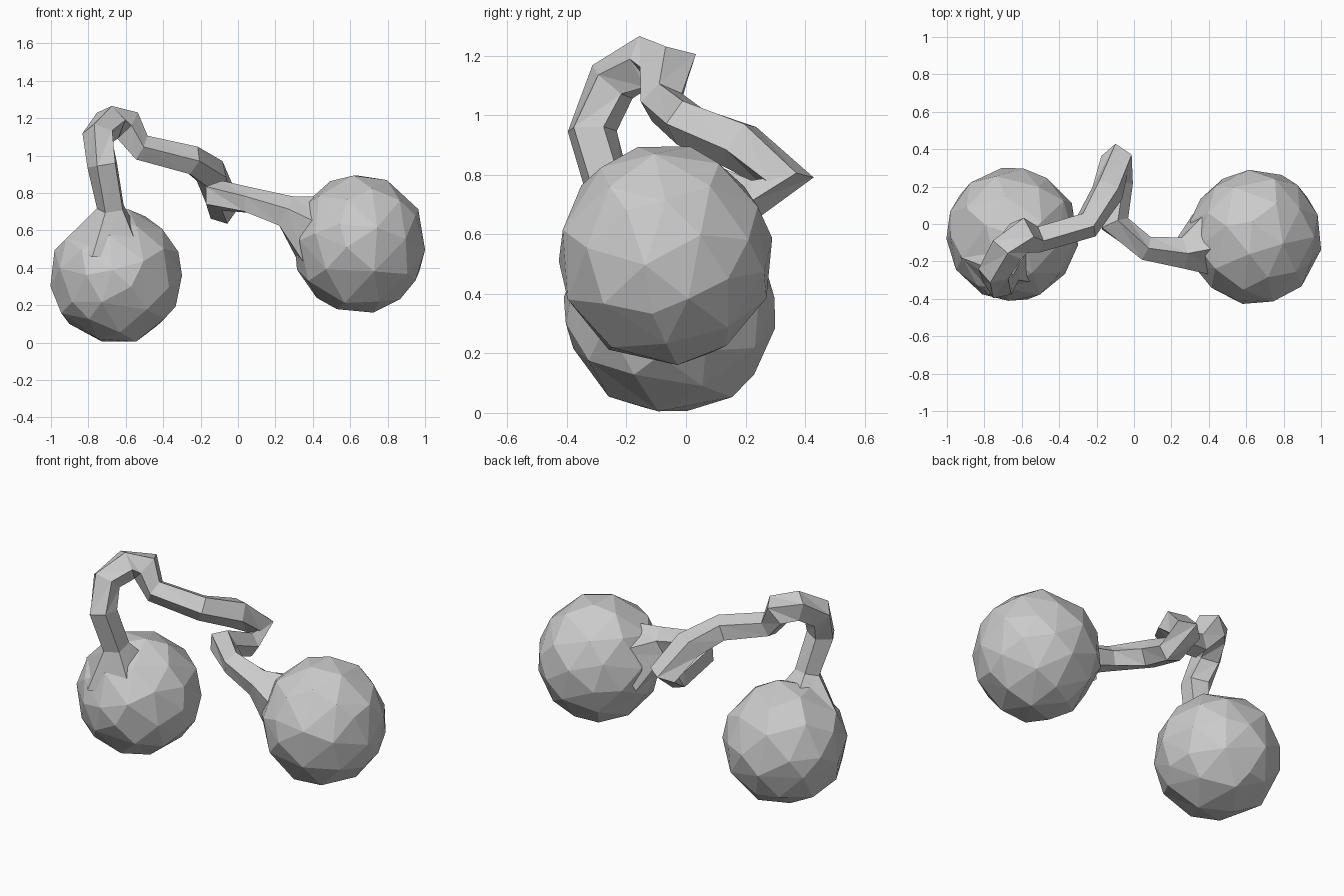
import bpy, bmesh, math, random
from mathutils import Vector

if "Cube" in bpy.data.objects:
    bpy.data.objects.remove(bpy.data.objects["Cube"])

random.seed(4)


def finish(name, bm):
    bmesh.ops.recalc_face_normals(bm, faces=bm.faces)
    mesh = bpy.data.meshes.new(name)
    bm.to_mesh(mesh)
    bm.free()
    obj = bpy.data.objects.new(name, mesh)
    bpy.context.collection.objects.link(obj)
    return obj


def ball(name, centre, size):
    """Irregularly faceted ball: a finer sphere reduced by decimation."""
    bm = bmesh.new()
    bmesh.ops.create_icosphere(bm, subdivisions=3, radius=1)
    for v in bm.verts:
        p = v.co.normalized() * random.uniform(0.995, 1.012)
        v.co = Vector(centre) + Vector([a * b for a, b in zip(p, size)])
    obj = finish(name, bm)
    mod = obj.modifiers.new("facets", 'DECIMATE')
    mod.ratio = 0.3
    return obj


def tube(name, path, sides=5):
    """Low-poly tube through (x, y, z, radius) points."""
    bm = bmesh.new()
    pts = [Vector(p[:3]) for p in path]
    rings, ref = [], Vector((0, 1, 0))
    for i, p in enumerate(pts):
        a, b = pts[max(i - 1, 0)], pts[min(i + 1, len(pts) - 1)]
        t = (b - a).normalized()
        ref = (ref - t * ref.dot(t)).normalized()
        side = t.cross(ref)
        ring = []
        for k in range(sides):
            ang = math.tau * k / sides + 0.3
            r = path[i][3] * random.uniform(0.98, 1.1)
            ring.append(bm.verts.new(p + r * (math.cos(ang) * ref + math.sin(ang) * side)))
        rings.append(ring)
    for r0, r1 in zip(rings, rings[1:]):
        for k in range(sides):
            n = (k + 1) % sides
            bm.faces.new((r0[k], r0[n], r1[n]))
            bm.faces.new((r0[k], r1[n], r1[k]))
    bm.faces.new(rings[0])
    bm.faces.new(rings[-1])
    return finish(name, bm)


# Two faceted fruits
ball("left_fruit", (-0.65, -0.055, 0.353), (0.35, 0.354, 0.354))
ball("right_fruit", (0.648, -0.07, 0.53), (0.352, 0.358, 0.368))

# Crooked stem, flared where it meets each fruit
tube("stem", [
    (-0.70, -0.18, 0.52, 0.22),
    (-0.68, -0.25, 0.72, 0.075),
    (-0.72, -0.32, 0.95, 0.085),
    (-0.74, -0.25, 1.11, 0.085),
    (-0.68, -0.13, 1.18, 0.09),
    (-0.60, -0.06, 1.16, 0.095),
    (-0.52, -0.08, 1.04, 0.075),
    (-0.25, 0.00, 0.975, 0.075),
    (-0.14, 0.18, 0.90, 0.085),
    (-0.09, 0.34, 0.775, 0.085),
    (-0.08, 0.22, 0.71, 0.075),
    (-0.11, 0.00, 0.785, 0.08),
    (0.06, -0.13, 0.755, 0.07),
    (0.25, -0.15, 0.70, 0.085),
    (0.44, -0.09, 0.58, 0.22),
])
